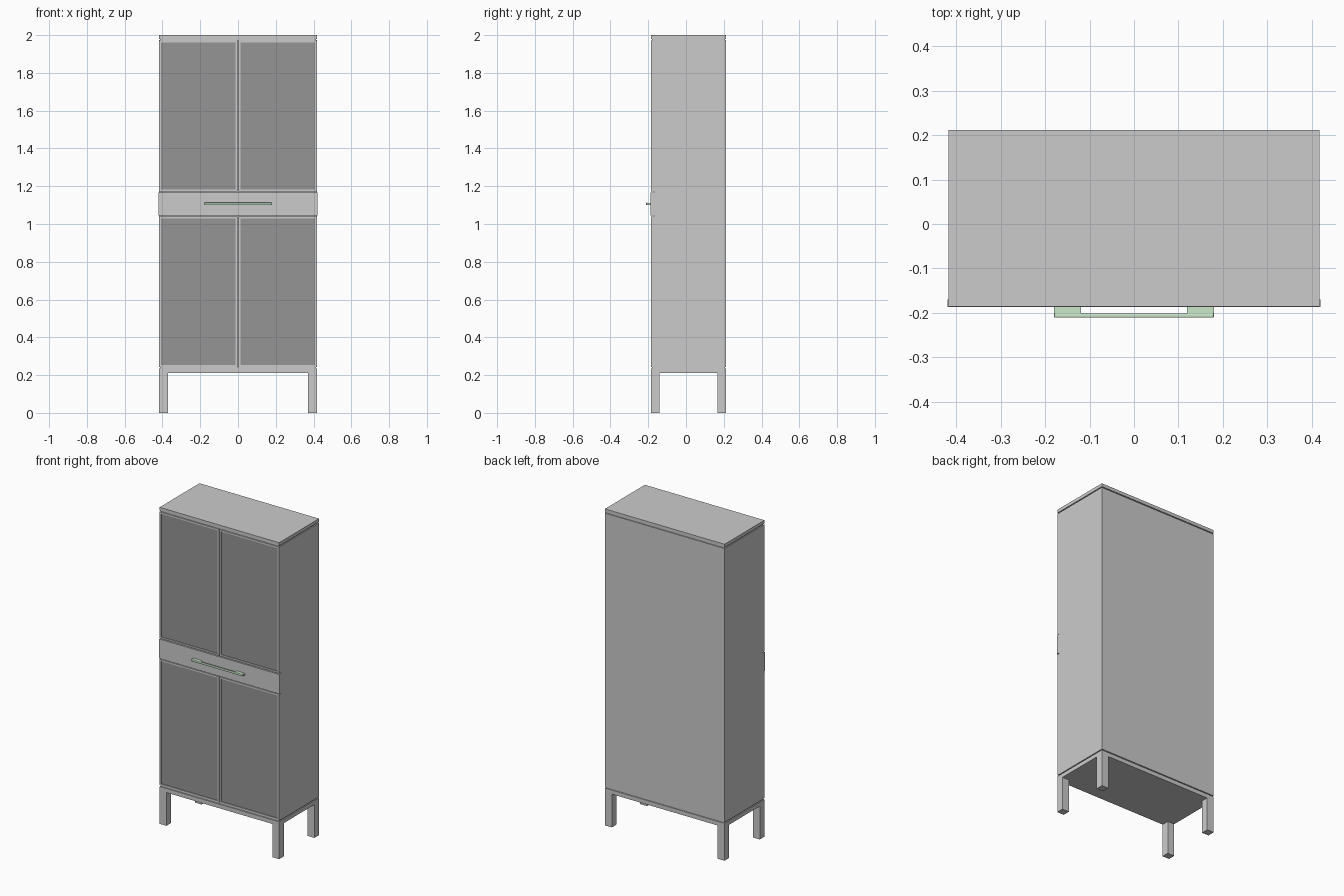
import bpy, bmesh

if "Cube" in bpy.data.objects:
    bpy.data.objects.remove(bpy.data.objects["Cube"])


def material(name, rgb):
    m = bpy.data.materials.new(name)
    m.diffuse_color = (*rgb, 1)
    m.use_nodes = True
    m.node_tree.nodes["Principled BSDF"].inputs["Base Color"].default_value = m.diffuse_color
    return m


dark = material("dark_panel", (0.3, 0.3, 0.3))
green = material("handle_green", (0.6, 0.8, 0.6))


def finish(name, bm, mat=None):
    me = bpy.data.meshes.new(name)
    bm.normal_update()
    bm.to_mesh(me)
    bm.free()
    ob = bpy.data.objects.new(name, me)
    bpy.context.collection.objects.link(ob)
    if mat:
        me.materials.append(mat)
    return ob


def box_bm(x, y, z):
    bm = bmesh.new()
    bmesh.ops.create_cube(bm, size=1)
    for v in bm.verts:
        v.co = [r[0] if c < 0 else r[1] for c, r in zip(v.co, (x, y, z))]
    return bm


def box(name, x, y, z, mat=None, bevel=0):
    ob = finish(name, box_bm(x, y, z), mat)
    if bevel:
        b = ob.modifiers.new("bevel", "BEVEL")
        b.width = bevel
        b.segments = 2
    return ob


def door(name, x, z, frame=0.015, recess=0.004):
    """Framed door: the front face is inset and pushed back, then filled with a dark panel."""
    bm = box_bm(x, (FRONT, FRONT + 0.016), z)
    bm.normal_update()
    front = min(bm.faces, key=lambda f: f.calc_center_median().y)
    bmesh.ops.inset_region(bm, faces=[front], thickness=frame)
    rim = bmesh.ops.extrude_discrete_faces(bm, faces=[front])["faces"]
    bmesh.ops.translate(bm, verts=rim[0].verts, vec=(0, recess, 0))
    rim[0].material_index = 1
    ob = finish(name, bm)
    ob.data.materials.append(material(name + "_frame", (0.8, 0.8, 0.8)))
    ob.data.materials.append(dark)


W, FRONT, BACK = 0.418, -0.186, 0.212

# carcass and the slim recessed core that shows in the shadow gaps
box("carcass", (-W, W), (FRONT + 0.016, BACK), (0.242, 1.973))
box("gap_core", (-W + 0.006, W - 0.006), (FRONT + 0.006, BACK - 0.006), (0.23, 0.2425))
box("gap_core_top", (-W + 0.006, W - 0.006), (FRONT + 0.006, BACK - 0.006), (1.9725, 1.985))

# top and base slabs
box("top_slab", (-W, W), (FRONT, BACK), (1.979, 2.0))
box("base_slab", (-W, W), (FRONT, BACK), (0.21, 0.236))

# legs
for side, x in (("left", (-W, -W + 0.048)), ("right", (W - 0.048, W))):
    box("front_leg_" + side, x, (FRONT, FRONT + 0.046), (0, 0.21))
    box("back_leg_" + side, x, (BACK - 0.046, BACK), (0, 0.21))

# four doors
for level, z in (("lower", (0.244, 1.041)), ("upper", (1.173, 1.972))):
    door(level + "_door_left", (-W, -0.002), z)
    door(level + "_door_right", (0.002, W), z)

# drawer front
box("drawer_front", (-W - 0.002, W + 0.002), (FRONT - 0.001, FRONT + 0.016), (1.045, 1.168))

# handle
box("handle_bar", (-0.18, 0.18), (-0.211, -0.201), (1.1, 1.113), green, 0.003)
for side, x in (("left", (-0.18, -0.119)), ("right", (0.119, 0.18))):
    box("handle_mount_" + side, x, (-0.204, FRONT), (1.1, 1.111), green)
